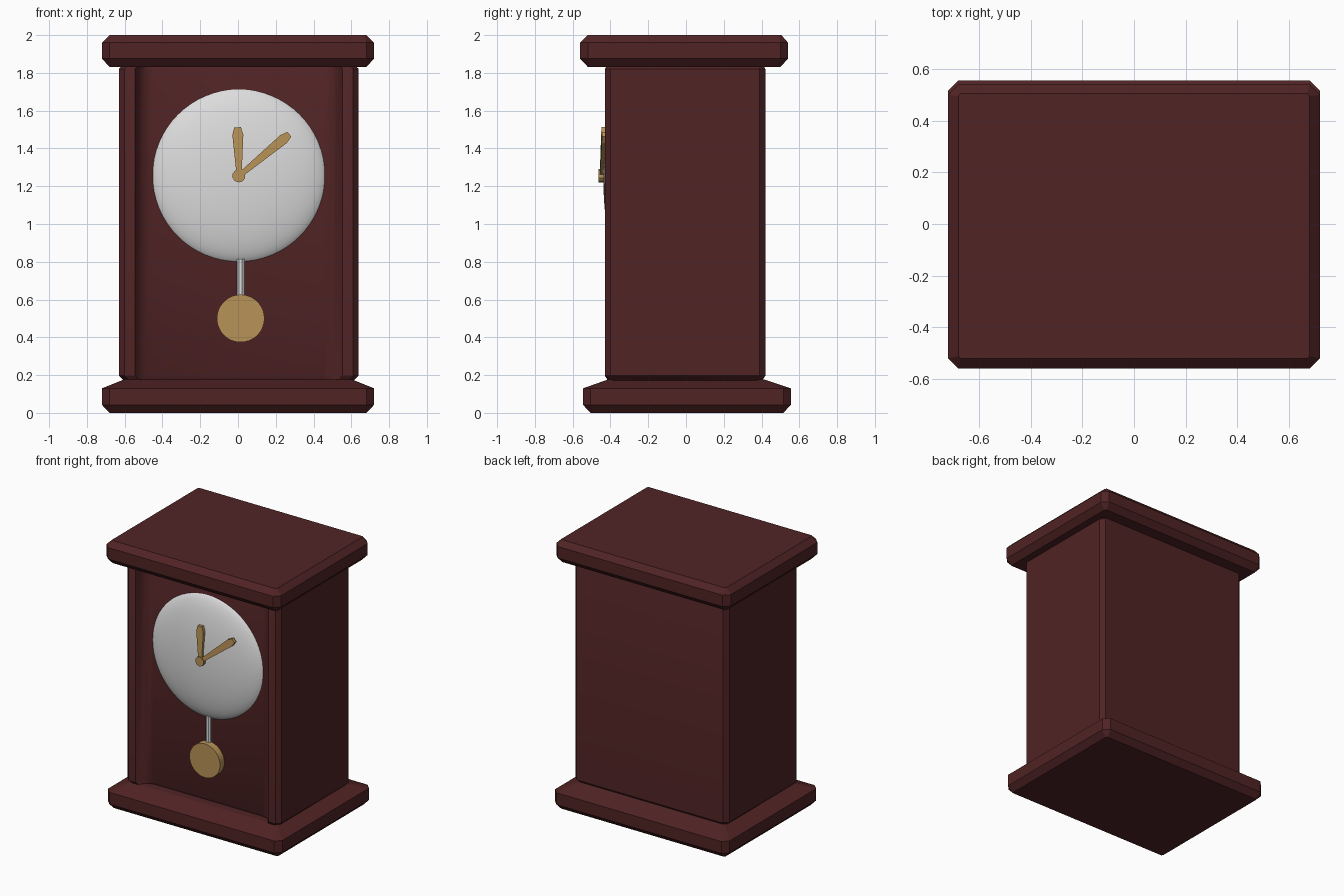
import bpy, bmesh, math
from mathutils import Matrix, Vector

if "Cube" in bpy.data.objects:
    bpy.data.objects.remove(bpy.data.objects["Cube"])


def mat(name, c):
    m = bpy.data.materials.new(name)
    m.diffuse_color = (*c, 1)
    m.use_nodes = True
    m.node_tree.nodes["Principled BSDF"].inputs["Base Color"].default_value = m.diffuse_color
    return m


WOOD = mat("dark red wood", (0.082, 0.017, 0.018))
GOLD = mat("brass", (0.48, 0.29, 0.095))
WHITE = mat("dial white", (0.72, 0.72, 0.72))


def finish(bm, name, material, smooth=None):
    bmesh.ops.recalc_face_normals(bm, faces=bm.faces)
    me = bpy.data.meshes.new(name)
    bm.to_mesh(me)
    bm.free()
    me.materials.append(material)
    ob = bpy.data.objects.new(name, me)
    bpy.context.collection.objects.link(ob)
    if smooth:
        bpy.ops.object.select_all(action='DESELECT')
        bpy.context.view_layer.objects.active = ob
        ob.select_set(True)
        bpy.ops.object.shade_smooth_by_angle(angle=math.radians(smooth))
    return ob


def loft(rings, name, material, smooth=None):
    """Join closed rings of equal length and cap both ends."""
    bm = bmesh.new()
    vs = [[bm.verts.new(p) for p in r] for r in rings]
    n = len(vs[0])
    for a, b in zip(vs, vs[1:]):
        for i in range(n):
            j = (i + 1) % n
            bm.faces.new((a[i], a[j], b[j], b[i]))
    bm.faces.new(vs[0][::-1])
    bm.faces.new(vs[-1])
    return finish(bm, name, material, smooth)


def cut_rect(hx, hy, cy, c, z):
    """Rectangle with clipped corners."""
    q = [(hx, -hy + c), (hx, hy - c), (hx - c, hy), (-hx + c, hy),
         (-hx, hy - c), (-hx, -hy + c), (-hx + c, -hy), (hx - c, -hy)]
    return [(x, y + cy, z) for x, y in q]


# base plinth and top slab with chamfered edges
loft([cut_rect(0.68, 0.51, 0.005, 0.01, 0), cut_rect(0.72, 0.55, 0.005, 0.04, 0.042),
      cut_rect(0.72, 0.55, 0.005, 0.04, 0.13), cut_rect(0.60, 0.41, 0.0, 0.01, 0.178)],
     "base_plinth", WOOD)
loft([cut_rect(0.68, 0.51, -0.01, 0.01, 1.832), cut_rect(0.72, 0.55, -0.01, 0.04, 1.875),
      cut_rect(0.72, 0.55, -0.01, 0.04, 1.96), cut_rect(0.68, 0.513, -0.008, 0.01, 2.0)],
     "top_slab", WOOD)

# case: plan profile with a hollowed front, extruded upwards
half = [(0.45, -0.36), (0.50, -0.37), (0.53, -0.395), (0.55, -0.43), (0.605, -0.43),
        (0.635, -0.40), (0.635, 0.39), (0.605, 0.42)]
plan = half + [(-x, y) for x, y in reversed(half)]
loft([[(x * s + 0.004, y * s, z) for x, y in plan]
      for z, s in ((0.172, 0.96), (0.197, 1), (1.82, 1), (1.835, 0.98))],
     "case", WOOD, 32)

# dial: flattened ball
bm = bmesh.new()
bmesh.ops.create_uvsphere(bm, u_segments=64, v_segments=32, radius=1)
bmesh.ops.transform(bm, verts=bm.verts, matrix=Matrix.Translation((0.004, -0.338, 1.257))
                    @ Matrix.Diagonal((0.468, 0.1, 0.468, 1)) @ Matrix.Rotation(math.pi / 2, 4, 'X'))
finish(bm, "dial", WHITE, 60)


def disc(name, x, z, r, y0, y1, n, material, smooth=None):
    loft([[(x + r * math.cos(2 * math.pi * (i + .5) / n), y,
            z + r * math.sin(2 * math.pi * (i + .5) / n)) for i in range(n)]
          for y in (y0, y1)], name, material, smooth)


# pendulum
disc("pendulum_bob", 0.014, 0.50, 0.126, -0.412, -0.35, 40, GOLD, 40)
loft([[(0.014 + 0.021 * math.cos(a), -0.362 + 0.021 * math.sin(a), z)
       for a in [math.pi / 8 + i * math.pi / 4 for i in range(8)]] for z in (0.55, 0.815)],
     "pendulum_rod", WHITE)

# hands: tapered blades, wider at the tip, leaning with the dial
disc("hand_hub", 0.005, 1.255, 0.035, -0.462, -0.43, 10, GOLD)


def hand(name, tip, w):
    start = Vector((0.006, 1.255))
    d = Vector(tip) - start
    length = d.length
    d.normalize()
    side = Vector((-d.y, d.x))
    shape = [(0, -0.013), (length - 0.04, -w), (length, -w * 0.6),
             (length, w * 0.6), (length - 0.04, w), (0, 0.013)]
    rings = []
    for y in (-0.457, -0.434):
        pts = [(start + d * l + side * s, l) for l, s in shape]
        rings.append([(p.x, y + 0.035 * l, p.y) for p, l in pts])
    loft(rings, name, GOLD)


hand("hour_hand", (-0.002, 1.512), 0.029)
hand("minute_hand", (0.272, 1.475), 0.027)
